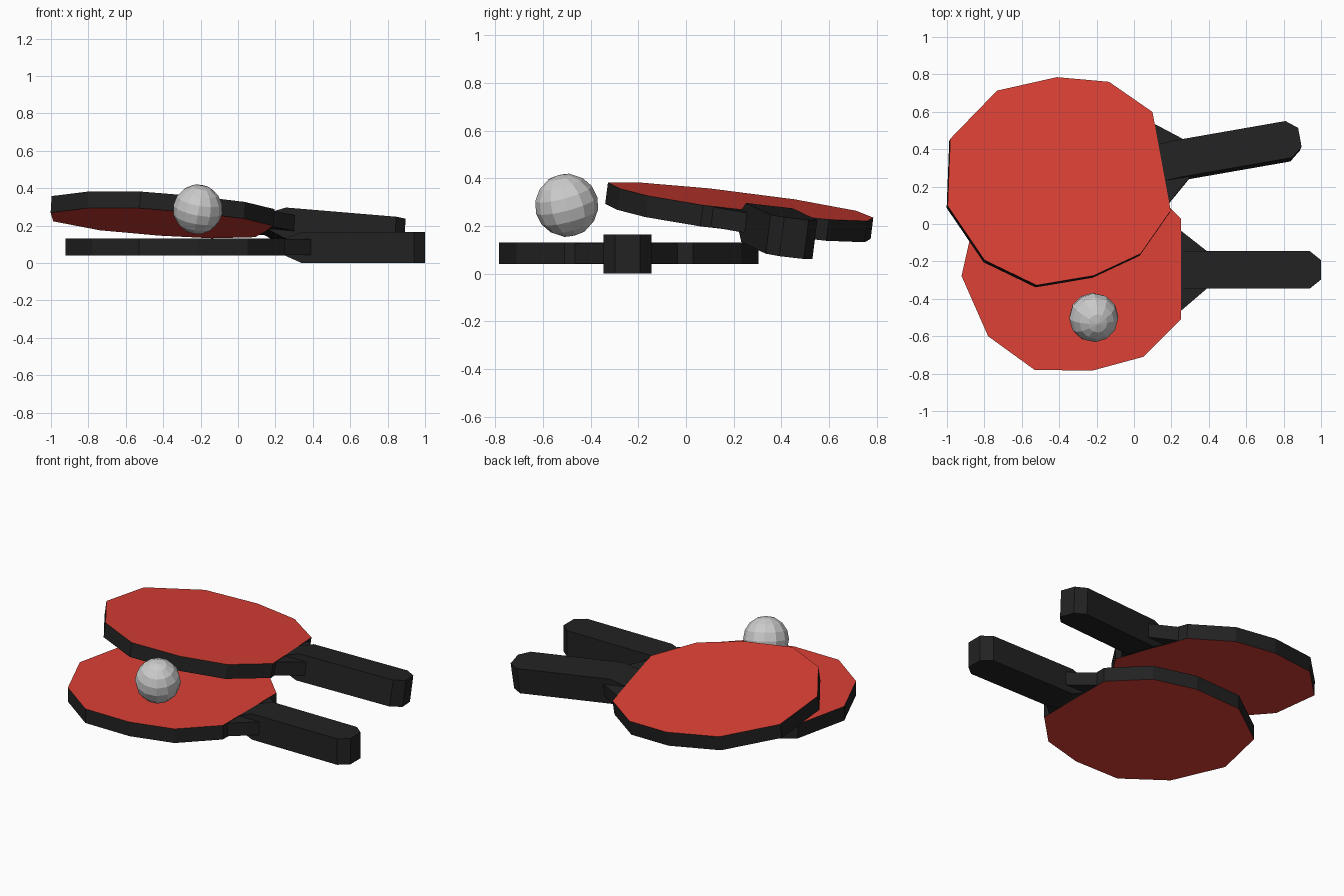
import bpy, bmesh, math
from mathutils import Matrix, Vector

if "Cube" in bpy.data.objects:
    bpy.data.objects.remove(bpy.data.objects["Cube"])


def material(name, rgb):
    m = bpy.data.materials.new(name)
    m.diffuse_color = (*rgb, 1)
    m.use_nodes = True
    m.node_tree.nodes["Principled BSDF"].inputs["Base Color"].default_value = m.diffuse_color
    return m


RED = material("red_rubber", (0.72, 0.052, 0.036))
BLACK = material("black_wood", (0.016, 0.016, 0.016))


def finish(name, bm, matrix, mats=()):
    bmesh.ops.recalc_face_normals(bm, faces=bm.faces)
    me = bpy.data.meshes.new(name)
    bm.to_mesh(me)
    bm.free()
    for m in mats:
        me.materials.append(m)
    ob = bpy.data.objects.new(name, me)
    ob.matrix_world = matrix
    bpy.context.collection.objects.link(ob)
    return ob


def prism(outline, z0, z1, cap_index=0):
    """Extrude a flat outline; end caps take their own material slot."""
    bm = bmesh.new()
    lo = [bm.verts.new((x, y, z0)) for x, y in outline]
    hi = [bm.verts.new((x, y, z1)) for x, y in outline]
    for loop in (lo, hi):
        bm.faces.new(loop).material_index = cap_index
    for i in range(len(lo)):
        j = (i + 1) % len(lo)
        bm.faces.new((lo[i], lo[j], hi[j], hi[i]))
    return bm


def loft(stations, yc):
    """Box sections (x, half width, z low, z high) joined along x."""
    bm = bmesh.new()
    rings = [[bm.verts.new(p) for p in ((x, yc - w, a), (x, yc + w, a),
                                        (x, yc + w, b), (x, yc - w, b))]
             for x, w, a, b in stations]
    for r, s in zip(rings, rings[1:]):
        for i in range(4):
            j = (i + 1) % 4
            bm.faces.new((r[i], r[j], s[j], s[i]))
    bm.faces.new(rings[0])
    bm.faces.new(rings[-1])
    return bm


# Paddle space: origin mid handle-side edge of the top face, +x along the handle
BLADE = [(0, -0.27), (-0.2, -0.47), (-0.47, -0.543), (-0.78, -0.541),
         (-1.03, -0.36), (-1.172, -0.038), (-1.093, 0.315), (-0.8, 0.527),
         (-0.47, 0.543), (-0.2, 0.47), (0, 0.27)]
NECK = [(-0.04, -0.24), (0, -0.225), (0.14, -0.105),
        (0.14, 0.095), (0, 0.205), (-0.04, 0.22)]
HANDLE = [(0, 0.1, -0.09, 0), (0.09, 0.1, -0.13, 0.035),
          (0.69, 0.1, -0.13, 0.035), (0.75, 0.052, -0.13, 0.035)]


def paddle(prefix, matrix):
    finish(prefix + "_blade", prism(BLADE, -0.09, 0, 1), matrix, (BLACK, RED))
    finish(prefix + "_neck", prism(NECK, -0.087, -0.003), matrix, (BLACK,))
    finish(prefix + "_handle", loft(HANDLE, -0.005), matrix, (BLACK,))


# Lower paddle lies flat
paddle("lower_paddle", Matrix.Translation((0.25, -0.24, 0.13)))

# Upper paddle rests tilted across it
a, sx, sy = math.radians(9.9), -0.0615, -0.126
n = Vector((-sx, -sy, 1)).normalized()
u = Vector((math.cos(a), math.sin(a),
            sx * math.cos(a) + sy * math.sin(a))).normalized()
v = n.cross(u)
tilt = Matrix((u, v, n)).transposed().to_4x4()
paddle("upper_paddle", Matrix.Translation((0.1475, 0.335, 0.2575)) @ tilt)

# Faceted ball
ball = bmesh.new()
bmesh.ops.create_uvsphere(ball, u_segments=12, v_segments=8, radius=0.133)
finish("ball", ball, Matrix.Translation((-0.215, -0.5, 0.287))
       @ Matrix.Rotation(math.radians(15), 4, 'X')
       @ Matrix.Rotation(math.radians(10), 4, 'Y'))
